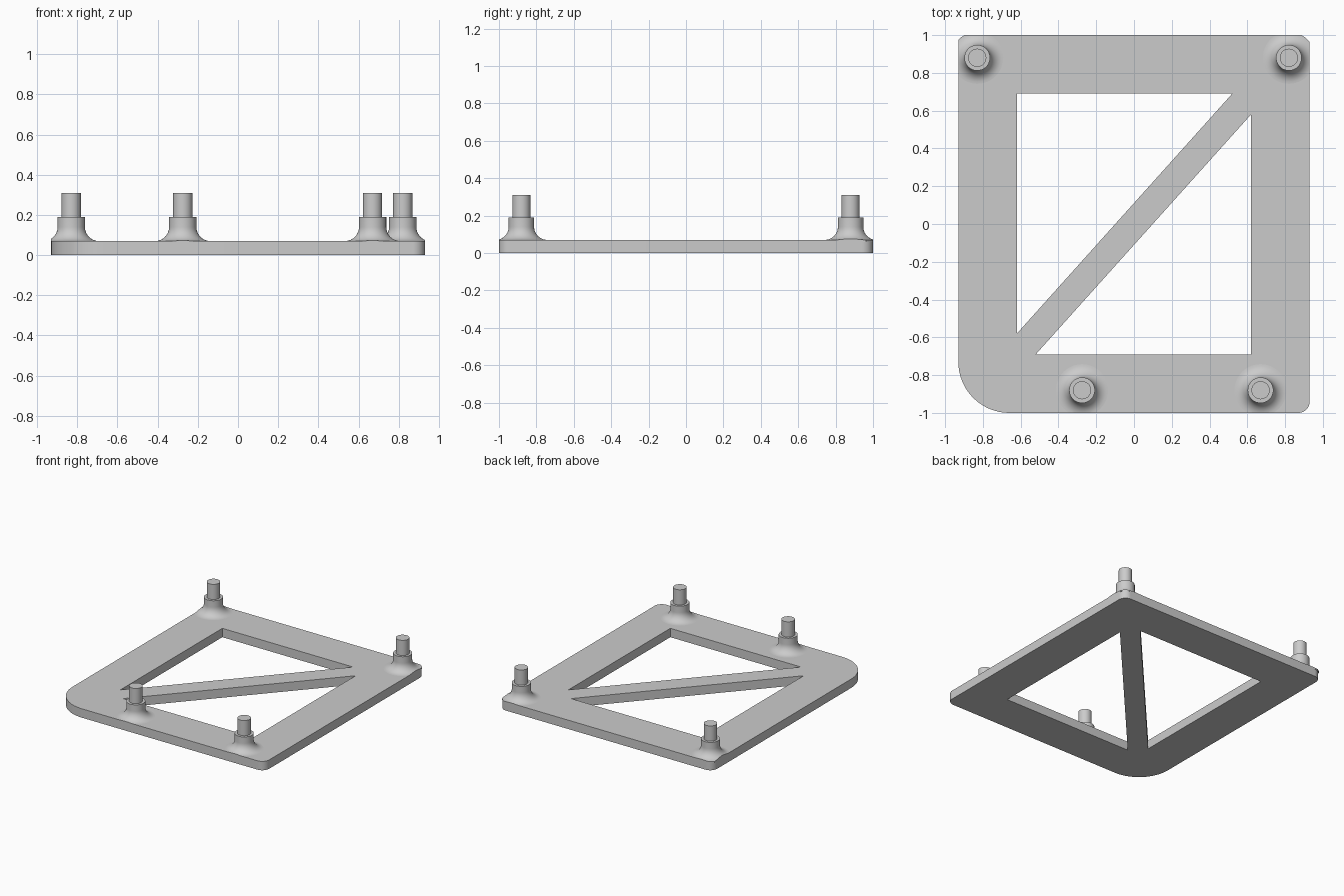
import bpy, bmesh
from math import pi, cos, sin
from mathutils import Vector

cube = bpy.data.objects.get("Cube")
if cube:
    bpy.data.objects.remove(cube, do_unlink=True)

HALF_X, HALF_Y, THICK = 0.93, 1.0, 0.07

grey = bpy.data.materials.new("plain grey")
grey.use_nodes = True
colour = (0.6, 0.6, 0.6, 1)
grey.diffuse_color = colour
grey.node_tree.nodes["Principled BSDF"].inputs["Base Color"].default_value = colour


def rounded_outline():
    """Plate outline with one large front right corner and three small ones."""
    points = []
    for sx, sy, radius, start in ((1, 1, 0.06, 0), (-1, 1, 0.06, 0.5),
                                  (-1, -1, 0.27, 1), (1, -1, 0.06, 1.5)):
        cx, cy = sx * (HALF_X - radius), sy * (HALF_Y - radius)
        for i in range(17):
            a = pi * (start + i / 32)
            points.append((cx + radius * cos(a), cy + radius * sin(a)))
    return points


def finish(obj):
    obj.data.materials.clear()
    obj.data.materials.append(grey)
    bpy.ops.object.select_all(action="DESELECT")
    obj.select_set(True)
    bpy.context.view_layer.objects.active = obj
    bpy.ops.object.shade_smooth_by_angle(angle=pi / 6)


# Flat frame with two triangular openings that leave a diagonal brace
opening = [(-0.62, -0.58), (0.52, 0.69), (-0.62, 0.69)]
loops = [rounded_outline(), opening, [(-x, -y) for x, y in opening]]
curve = bpy.data.curves.new("braced_frame", "CURVE")
curve.dimensions = "2D"
curve.fill_mode = "BOTH"
curve.extrude = THICK / 2
for loop in loops:
    spline = curve.splines.new("POLY")
    spline.points.add(len(loop) - 1)
    for point, (x, y) in zip(spline.points, loop):
        point.co = (x, y, 0, 1)
    spline.use_cyclic_u = True
frame = bpy.data.objects.new("braced_frame", curve)
frame.location.z = THICK / 2
bpy.context.collection.objects.link(frame)
bpy.ops.object.select_all(action="DESELECT")
frame.select_set(True)
bpy.context.view_layer.objects.active = frame
bpy.ops.object.convert(target="MESH")
frame = bpy.context.view_layer.objects.active
bm = bmesh.new()
bm.from_mesh(frame.data)
bmesh.ops.remove_doubles(bm, verts=bm.verts, dist=1e-5)
bmesh.ops.recalc_face_normals(bm, faces=bm.faces)
bm.to_mesh(frame.data)
bm.free()
finish(frame)

# Standoff profile: concave flared foot, collar, then a thinner peg
COLLAR, PEG, FLARE = 0.068, 0.048, 0.07
profile = [(0, 0.06), (COLLAR + FLARE, 0.06)]
for i in range(11):
    a = pi / 2 * i / 10
    profile.append((COLLAR + FLARE * (1 - sin(a)), THICK + FLARE * (1 - cos(a))))
profile += [(COLLAR, 0.19), (PEG, 0.19), (PEG, 0.31), (0, 0.31)]


def standoff(name, x, y):
    bm = bmesh.new()
    verts = [bm.verts.new((x + r, y, z)) for r, z in profile]
    edges = [bm.edges.new(pair) for pair in zip(verts, verts[1:])]
    bmesh.ops.spin(bm, geom=verts + edges, cent=(x, y, 0), axis=(0, 0, 1),
                   angle=2 * pi, steps=48)
    bmesh.ops.remove_doubles(bm, verts=bm.verts, dist=1e-5)
    # Trim the flared foot flush with the nearby frame edges
    for normal, reach in (((1, 0, 0), HALF_X), ((-1, 0, 0), HALF_X),
                          ((0, 1, 0), HALF_Y), ((0, -1, 0), HALF_Y)):
        cut = bmesh.ops.bisect_plane(
            bm, geom=bm.verts[:] + bm.edges[:] + bm.faces[:], dist=1e-6,
            plane_co=Vector(normal) * reach, plane_no=normal, clear_outer=True)
        rim = [e for e in cut["geom_cut"] if isinstance(e, bmesh.types.BMEdge)]
        if rim:
            bmesh.ops.holes_fill(bm, edges=rim, sides=0)
    bmesh.ops.recalc_face_normals(bm, faces=bm.faces)
    mesh = bpy.data.meshes.new(name)
    bm.to_mesh(mesh)
    bm.free()
    obj = bpy.data.objects.new(name, mesh)
    bpy.context.collection.objects.link(obj)
    finish(obj)


standoff("back_right_standoff", -0.83, 0.88)
standoff("back_left_standoff", 0.82, 0.88)
standoff("front_right_standoff", -0.275, -0.88)
standoff("front_left_standoff", 0.67, -0.88)
